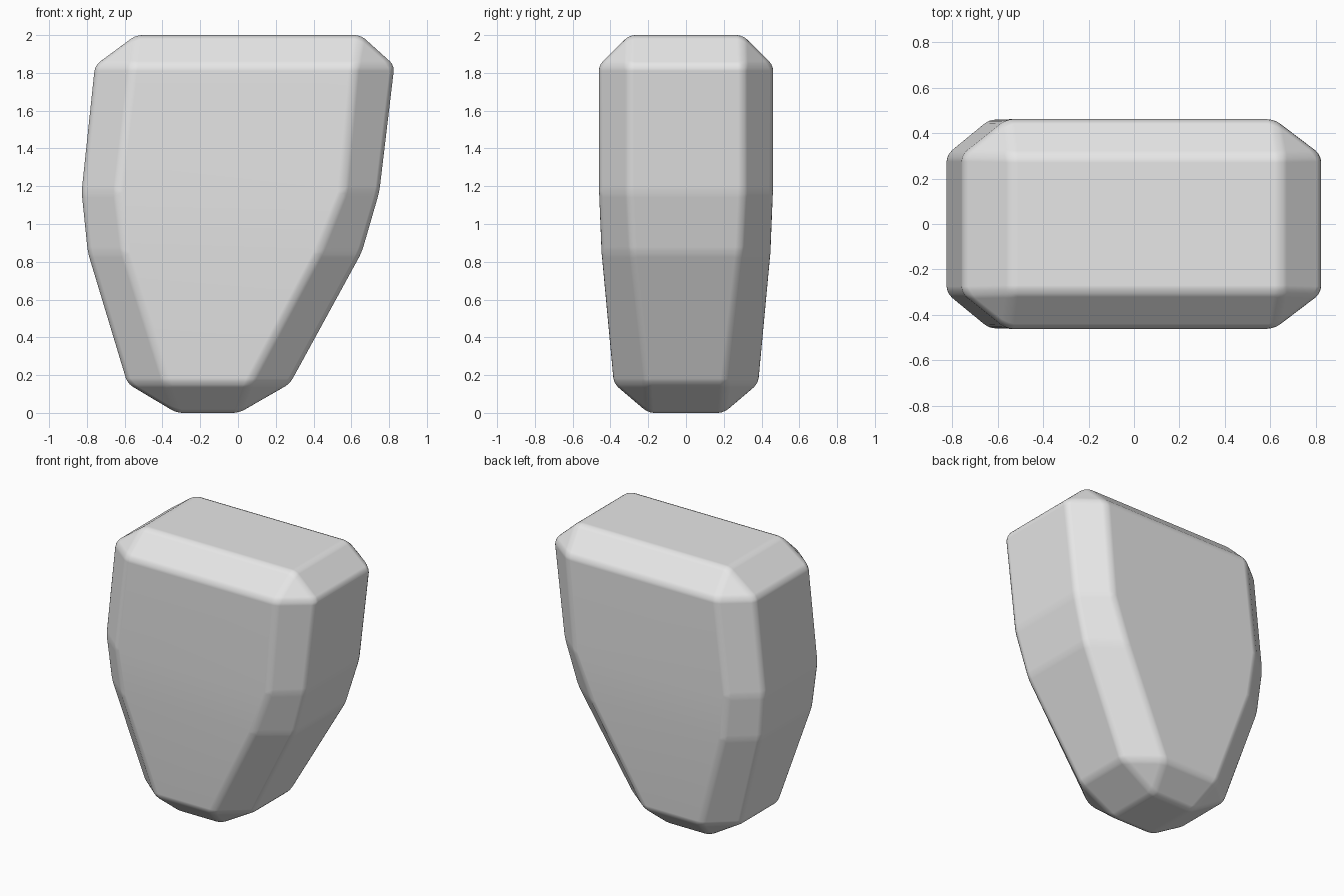
import bpy, bmesh, math

cube = bpy.data.objects.get("Cube")
if cube:
    bpy.data.objects.remove(cube, do_unlink=True)

# Plain grey stone
grey = bpy.data.materials.new("light_grey")
grey.use_nodes = True
colour = (0.8, 0.8, 0.8, 1.0)
grey.diffuse_color = colour
grey.node_tree.nodes["Principled BSDF"].inputs["Base Color"].default_value = colour

# Octagonal sections: z, outer x range, inner x range, outer half depth, inner half depth
SECTIONS = [
    (0.155, -0.585, 0.275, -0.38, 0.06, 0.382, 0.21),
    (0.85, -0.795, 0.655, -0.60, 0.43, 0.447, 0.29),
    (1.17, -0.828, 0.748, -0.64, 0.56, 0.46, 0.305),
    (1.84, -0.757, 0.828, -0.56, 0.62, 0.462, 0.305),
]
# Flat rectangular ends: z, x range, half depth
BOTTOM = (0.0, -0.325, 0.005, 0.20)
TOP = (2.0, -0.54, 0.65, 0.30)


def octagon(bm, z, x0, x1, i0, i1, y, j):
    points = [(i0, -y), (i1, -y), (x1, -j), (x1, j), (i1, y), (i0, y), (x0, j), (x0, -j)]
    return [bm.verts.new((px, py, z)) for px, py in points]


def cap(bm, ring, z, x0, x1, y):
    """Close a ring with four chamfers, four corner triangles and a flat end."""
    end = [bm.verts.new((px, py, z)) for px, py in ((x0, -y), (x1, -y), (x1, y), (x0, y))]
    bm.faces.new(end)
    for k in range(4):
        a, b = end[k], end[(k + 1) % 4]
        bm.faces.new((ring[2 * k], ring[2 * k + 1], b, a))
        bm.faces.new((ring[2 * k + 1], ring[(2 * k + 2) % 8], b))


# Tapered body lofted through the sections
bm = bmesh.new()
rings = [octagon(bm, *s) for s in SECTIONS]
for low, high in zip(rings, rings[1:]):
    for k in range(8):
        n = (k + 1) % 8
        bm.faces.new((low[k], low[n], high[n], high[k]))
cap(bm, rings[0], *BOTTOM)
cap(bm, rings[-1], *TOP)
bmesh.ops.recalc_face_normals(bm, faces=bm.faces)
mesh = bpy.data.meshes.new("tapered_stone")
bm.to_mesh(mesh)
bm.free()
mesh.materials.append(grey)
mesh.shade_smooth()
stone = bpy.data.objects.new("tapered_stone", mesh)
bpy.context.collection.objects.link(stone)

# Softly rounded edges with flat faces kept flat
bevel = stone.modifiers.new("soft_edges", "BEVEL")
bevel.width = 0.03
bevel.segments = 3
bevel.limit_method = "ANGLE"
bevel.angle_limit = math.radians(4)
bevel.harden_normals = True
